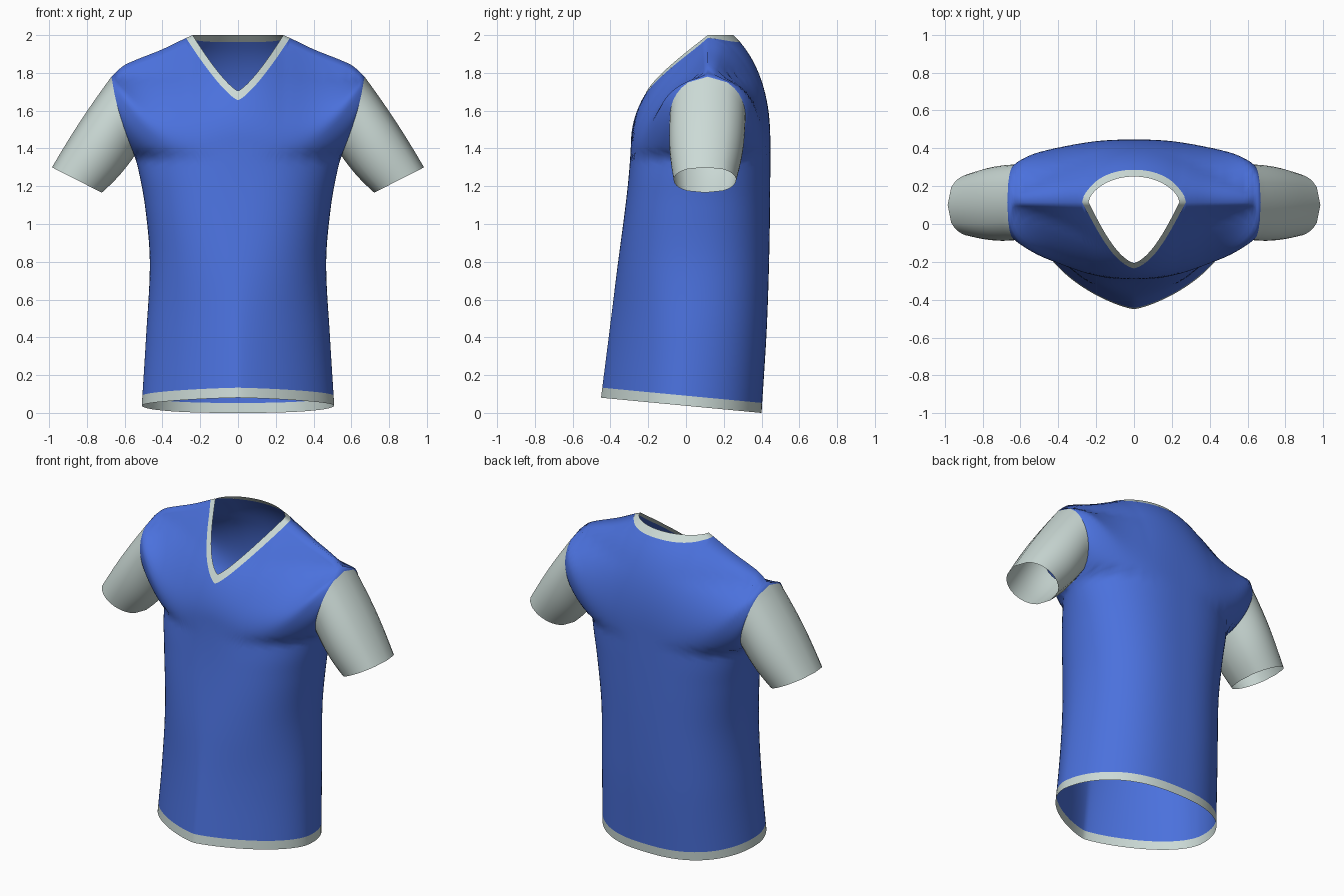
import bpy, bmesh, math

if "Cube" in bpy.data.objects:
    bpy.data.objects.remove(bpy.data.objects["Cube"])


def curve(pts):
    """Smooth curve through (position, value) pairs, held flat past the ends."""
    n = len(pts)
    m = []
    for i in range(n):
        a, b = pts[max(i - 1, 0)], pts[min(i + 1, n - 1)]
        m.append((b[1] - a[1]) / (b[0] - a[0]))

    def f(x):
        if x <= pts[0][0]:
            return pts[0][1]
        if x >= pts[-1][0]:
            return pts[-1][1]
        i = max(k for k in range(n - 1) if pts[k][0] <= x)
        (x0, y0), (x1, y1) = pts[i], pts[i + 1]
        h = x1 - x0
        t = (x - x0) / h
        return (y0 * (1 + 2 * t) * (1 - t) ** 2 + y1 * t * t * (3 - 2 * t)
                + h * t * (1 - t) * (m[i] * (1 - t) - m[i + 1] * t))
    return f


# Key profiles of the garment
ARMPIT, TIP, RIDGE = 1.36, 1.78, 0.115          # armhole bottom, top, shoulder y
TIP_X, NECK_OUT, NECK_IN, HEM = 0.67, 0.275, 0.24, 0.053
width = curve([(0, .512), (.4, .487), (.8, .467), (1.1, .493), (1.3, .53),
               (1.36, .548), (1.5, .60), (1.65, .645), (1.78, TIP_X)])
slope = curve([(.24, 2.0), (.275, 1.985), (.4, 1.925), (.55, 1.865), (.61, 1.835), (TIP_X, TIP)])
front_y = curve([(0, -.46), (.7, -.372), (1.36, -.295), (2, -.29)])
back_y = curve([(0, .40), (.5, .43), (1.1, .445), (2, .445)])
front_pow = curve([(0, 1.3), (.5, 1.5), (1.1, 2.4), (1.6, 2.0)])
front_exp = curve([(0, .55), (1.2, .5), (1.6, .9)])
back_exp = curve([(0, .5), (1.2, .5), (1.6, .8)])


def shoulder_z(x):
    return slope(x) if x > NECK_IN else 2.07 - .07 * (x / NECK_IN) ** 2


def edge_y(z, back):
    """Side seam below the armpit, elliptical armhole above it."""
    if z <= ARMPIT:
        return -.02 + (RIDGE + .02) * z / ARMPIT
    h = min(1, (z - ARMPIT) / (TIP - ARMPIT))
    return RIDGE + (.2 if back else -.2) * math.sqrt(max(0, 1 - (2 * h - 1) ** 2))


def surface(s, z, back):
    """Point on the body; s runs from the centre (0) to the side (1)."""
    s = min(s, 1)
    x = s * width(z)
    p, e = (2.5, back_exp(z)) if back else (front_pow(z), front_exp(z))
    mid, side = (back_y if back else front_y)(z), edge_y(z, back)
    y = side + (mid - side) * max(0, 1 - s ** p) ** e
    d = max(0, shoulder_z(x) - z)
    if d < 1e-6:
        d = 0
    r = min(1, d / (.62 * (1 - s ** 4) + .001))
    if z > 1.2:
        y = RIDGE + (y - RIDGE) * math.sin(math.pi / 2 * r ** (.6 if back else 1))
    return (x, y, z)


def hem_z(s, back):
    return max(0, .08 - .094 * (surface(s, .05, back)[1] + .45))


def material(name, rgb):
    m = bpy.data.materials.new(name)
    m.diffuse_color = (*rgb, 1)
    m.use_nodes = True
    m.node_tree.nodes["Principled BSDF"].inputs["Base Color"].default_value = m.diffuse_color
    return m


def make(name, grids, mat):
    """Skin grids of points (columns of rows), weld, smooth and mirror."""
    bm = bmesh.new()
    for cols, flip in grids:
        v = [[bm.verts.new(p) for p in c] for c in cols]
        for a, b in zip(v, v[1:]):
            for r in range(len(a) - 1):
                q = [a[r], b[r], b[r + 1], a[r + 1]]
                bm.faces.new(q[::-1] if flip else q)
    bmesh.ops.remove_doubles(bm, verts=bm.verts, dist=.0004)
    me = bpy.data.meshes.new(name)
    bm.to_mesh(me)
    bm.free()
    me.materials.append(mat)
    for f in me.polygons:
        f.use_smooth = True
    ob = bpy.data.objects.new(name, me)
    bpy.context.collection.objects.link(ob)
    mod = ob.modifiers.new("Mirror", 'MIRROR')
    mod.merge_threshold = .0005
    return ob


def neck_outer(u, back):
    return NECK_OUT * u, (1.963 + .022 * u ** 4 if back else 1.655 + .33 * u ** 1.3)


def neck_inner(u, back):
    return NECK_IN * u, (2.0 if back else 1.705 + .295 * u ** 1.3)


blue = material("royal blue", (.07, .165, .72))
grey = material("pale grey", (.60, .70, .67))

NECK_N, SHOULDER_N, ROWS = 14, 20, 56
body, hem, collar = [], [], []
for back in (False, True):
    # Column tops follow the neckline, then the shoulder seam
    tops = [neck_outer(i / NECK_N, back) for i in range(NECK_N + 1)]
    for k in range(1, SHOULDER_N + 1):
        x = NECK_OUT + (TIP_X - NECK_OUT) * math.sin(math.pi / 2 * k / SHOULDER_N)
        tops.append((x, shoulder_z(x)))
    panel, band = [], []
    for x, zt in tops:
        s = x / width(zt)
        z0 = hem_z(s, back)
        z1 = z0 + HEM
        panel.append([surface(s, z1 + (zt - z1) * r / ROWS, back) for r in range(ROWS + 1)])
        band.append([surface(s, z, back) for z in (z0, z1)])
    body.append((panel, back))
    hem.append((band, back))
    # Collar strip between outer and inner necklines
    strip = []
    for i in range(2 * NECK_N + 1):
        u = i / (2 * NECK_N)
        strip.append([surface(x / width(z), z, back)
                      for x, z in (neck_outer(u, back), neck_inner(u, back))])
    collar.append((strip, back))

make("shirt_body", body, blue)
make("hem_band", hem, grey)
make("collar_trim", collar, grey)

# Sleeves: loft from the body's armhole edge to a tilted oval cuff
seam_z = [ARMPIT] + [p[2] for p in body[0][0][-1] if p[2] > ARMPIT + .001]
ring = [(z, False) for z in seam_z] + [(z, True) for z in reversed(seam_z)]
sleeve = []
for z, back in ring:
    a = surface(1, z, back)
    c = 2 * min(1, (z - ARMPIT) / (TIP - ARMPIT)) - 1          # -1 under, +1 over
    w = math.sqrt(max(0, 1 - c * c)) ** .85 * (1 if back else -1)
    b = (.853 + .132 * c, .1 + .165 * w, 1.233 + .067 * c)
    col = []
    for k in range(11):
        t = k / 10
        puff = .012 * math.sin(math.pi * t)
        col.append((a[0] + (b[0] - a[0]) * t + puff * c * .5,
                    a[1] + (b[1] - a[1]) * t + puff * w,
                    a[2] + (b[2] - a[2]) * t + puff * c * .5))
    sleeve.append(col)
make("sleeves", [(sleeve, True)], grey)
